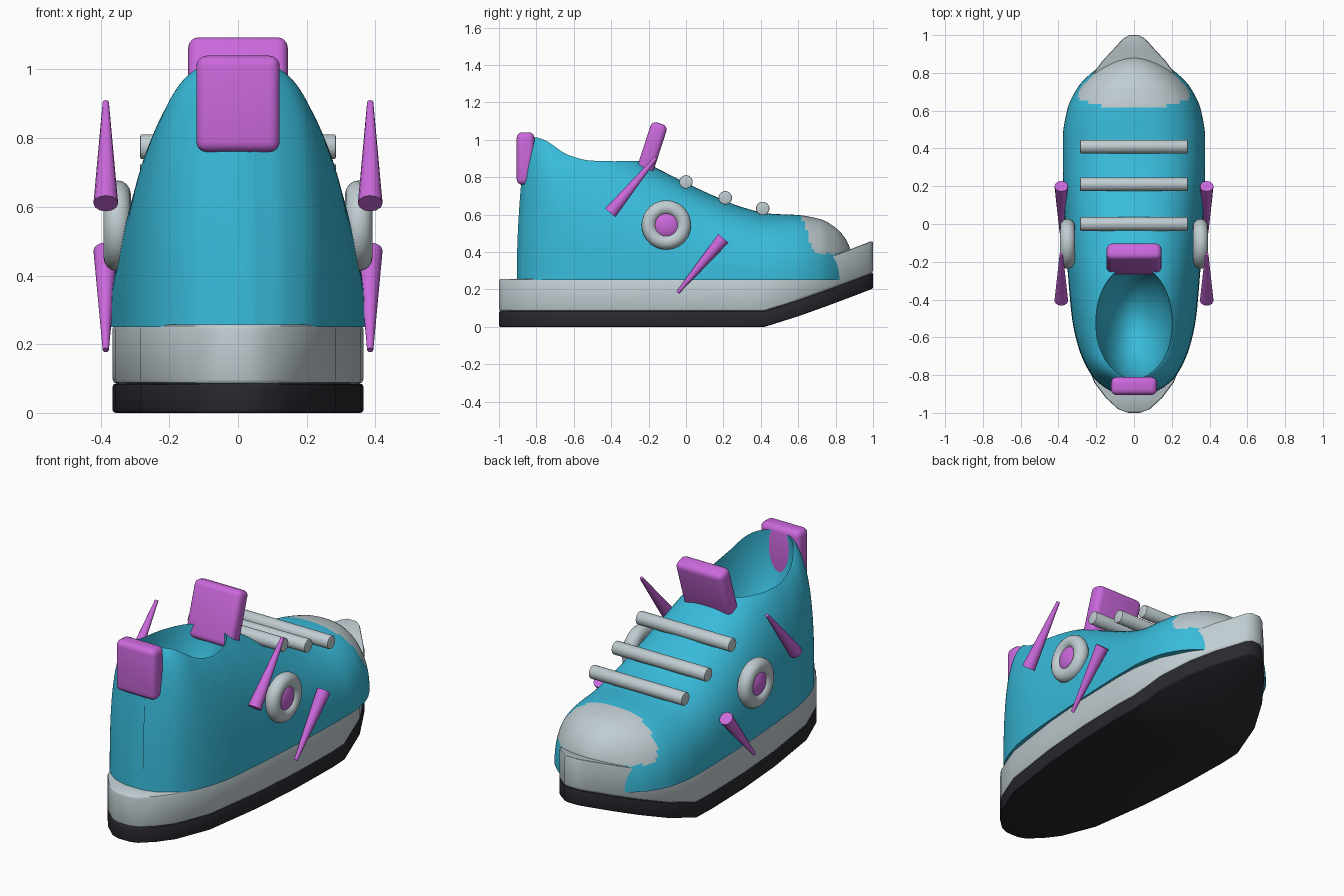
import bpy, bmesh, math
from mathutils import Vector

if "Cube" in bpy.data.objects:
    bpy.data.objects.remove(bpy.data.objects["Cube"])


def mat(name, rgb):
    m = bpy.data.materials.new(name)
    m.diffuse_color = (*rgb, 1)
    m.use_nodes = True
    m.node_tree.nodes["Principled BSDF"].inputs["Base Color"].default_value = m.diffuse_color
    return m


TEAL = mat("teal", (0.04, 0.50, 0.71))
PINK = mat("orchid", (0.60, 0.14, 0.72))
GREY = mat("pale_grey", (0.53, 0.61, 0.64))
DARK = mat("dark_rubber", (0.022, 0.021, 0.028))


def interp(table, y, k):
    """Monotone cubic interpolation of column k along column 0."""
    n = len(table)
    d = [(table[i + 1][k] - table[i][k]) / (table[i + 1][0] - table[i][0]) for i in range(n - 1)]

    def slope(i):
        if i == 0:
            return d[0]
        if i == n - 1:
            return d[-1]
        return 0 if d[i - 1] * d[i] <= 0 else 2 * d[i - 1] * d[i] / (d[i - 1] + d[i])
    i = 0
    while i < n - 2 and y > table[i + 1][0]:
        i += 1
    h = table[i + 1][0] - table[i][0]
    t = min(1, max(0, (y - table[i][0]) / h))
    return ((2*t**3 - 3*t*t + 1) * table[i][k] + (t**3 - 2*t*t + t) * h * slope(i)
            + (3*t*t - 2*t**3) * table[i + 1][k] + (t**3 - t*t) * h * slope(i + 1))


def activate(ob):
    bpy.ops.object.select_all(action='DESELECT')
    ob.select_set(True)
    bpy.context.view_layer.objects.active = ob


def finish(ob, name, material, bevel=0, segs=3, angle=40):
    ob.name = name
    if material:
        ob.data.materials.append(material)
    activate(ob)
    if bevel:
        b = ob.modifiers.new("bevel", 'BEVEL')
        b.width, b.segments, b.limit_method = bevel, segs, 'ANGLE'
        b.angle_limit = math.radians(50)
        bpy.ops.object.modifier_apply(modifier="bevel")
    bpy.ops.object.shade_smooth_by_angle(angle=math.radians(angle))
    return ob


def from_bmesh(bm):
    bmesh.ops.recalc_face_normals(bm, faces=bm.faces)
    me = bpy.data.meshes.new("part")
    bm.to_mesh(me)
    bm.free()
    ob = bpy.data.objects.new("part", me)
    bpy.context.collection.objects.link(ob)
    return ob


def skin(rings):
    """Closed skin over a row of equal rings."""
    bm = bmesh.new()
    vs = [[bm.verts.new(p) for p in r] for r in rings]
    n = len(vs[0])
    for a, b in zip(vs, vs[1:]):
        for j in range(n):
            bm.faces.new((a[j], a[(j + 1) % n], b[(j + 1) % n], b[j]))
    bm.faces.new(vs[0])
    bm.faces.new(vs[-1])
    return from_bmesh(bm)


def rod(p, q, r1, r2, sides):
    p, q = Vector(p), Vector(q)
    bpy.ops.mesh.primitive_cone_add(vertices=sides, radius1=r1, radius2=r2,
                                    depth=(q - p).length, location=(p + q) / 2,
                                    rotation=(q - p).to_track_quat('Z', 'Y').to_euler())
    return bpy.context.object


def block(loc, size, tilt=0):
    bpy.ops.mesh.primitive_cube_add(size=1, location=loc, rotation=(math.radians(tilt), 0, 0))
    ob = bpy.context.object
    ob.scale = size
    bpy.ops.object.transform_apply(location=False, rotation=False, scale=True)
    return ob


# Sole layers: shared outline (y, half width), toe springing upward
SOLE = [(-1, .03), (-.98, .085), (-.92, .15), (-.84, .21), (-.65, .285), (-.3, .335),
        (0, .358), (.3, .365), (.42, .36), (.6, .325), (.75, .25), (.86, .17),
        (.93, .105), (.98, .06), (1, .025)]


def sole(name, z0, z1, material, bevel):
    rings = []
    for y, w in SOLE:
        up = .205 * max(0, (y - .42) / .58) ** 1.1
        rings.append([(-w, y, z0 + up), (w, y, z0 + up), (w, y, z1 + up), (-w, y, z1 + up)])
    finish(skin(rings), name, material, bevel, 2)


sole("outsole", 0, .085, DARK, .008)
sole("midsole", .085, .257, GREY, .012)

# Upper: arched sections (y, half width, height, squareness)
UPPER = [(-.905, .05, .98, 3.5), (-.88, .13, 1.01, 3.5), (-.8, .225, 1.025, 3.5),
         (-.65, .295, 1.0, 2.9), (-.5, .328, .985, 2.5), (-.3, .347, .92, 2.4),
         (-.15, .358, .845, 2.4), (0, .366, .77, 2.4), (.15, .372, .70, 2.4),
         (.3, .377, .64, 2.4), (.45, .377, .605, 2.4), (.6, .355, .598, 2.4),
         (.72, .30, .575, 2.3), (.8, .225, .53, 2.2), (.85, .15, .475, 2.2),
         (.88, .075, .41, 2.2), (.89, .02, .35, 2.2)]
rings = []
NY, NA = 110, 56
for i in range(NY + 1):
    y = -.0075 - .8975 * math.cos(math.pi * i / NY)
    w, h, n = (interp(UPPER, y, k) for k in (1, 2, 3))
    ring = []
    for j in range(NA + 1):
        a = math.pi * j / NA
        c, s = math.cos(a), max(0, math.sin(a))
        x = math.copysign(abs(c) ** (2 / n), c) * w
        z = .25 + (h - .25) * (s ** (2 / n) if s > 1e-6 else 0)
        lean = .05 * ((z - .25) / .75) ** 2 * min(1, max(0, (-y - .6) / .3))
        ring.append((x, y + lean, z))
    rings.append(ring)
upper = skin(rings)
upper.data.materials.append(TEAL)
upper.data.materials.append(GREY)

# Toe cap: grey faces on the upper front of the toe
for p in upper.data.polygons:
    c = p.center
    edge = .61 + .6 * c.x ** 2
    if c.y > edge and c.z > .39 and (c.z > .45 or c.y > edge + .05 * ((.45 - c.z) / .06) ** 2):
        p.material_index = 1

# Foot opening
bpy.ops.mesh.primitive_uv_sphere_add(segments=64, ring_count=32, location=(0, -.52, .93))
cutter = bpy.context.object
cutter.scale = (.203, .305, .45)
cutter.hide_render = True
activate(upper)
b = upper.modifiers.new("opening", 'BOOLEAN')
b.operation, b.solver, b.object = 'DIFFERENCE', 'EXACT', cutter
bpy.ops.object.modifier_apply(modifier="opening")
bpy.data.objects.remove(cutter)
finish(upper, "upper", None)

# Lace bars
for i, (y, z) in enumerate([(0, .775), (.21, .69), (.41, .633)]):
    finish(rod((-.285, y, z), (.285, y, z), .036, .036, 24), f"lace_{i + 1}", GREY, .005, 2)

# Heel tab and tongue tab
finish(block((0, -.858, .9), (.243, .095, .28)), "heel_tab", PINK, .03, 4)
finish(block((0, -.185, .945), (.29, .09, .30), -18), "tongue_tab", PINK, .03, 4)

# Side medallions and spikes, mirrored
for s, side in ((1, "right"), (-1, "left")):
    bpy.ops.mesh.primitive_torus_add(major_radius=.092, minor_radius=.04, major_segments=48,
                                     minor_segments=16, location=(s * .352, -.105, .545),
                                     rotation=(0, math.pi / 2, 0))
    finish(bpy.context.object, f"medallion_ring_{side}", GREY)
    bpy.ops.mesh.primitive_uv_sphere_add(segments=32, ring_count=16, location=(s * .35, -.105, .545))
    bpy.context.object.scale = (.04, .078, .078)
    finish(bpy.context.object, f"medallion_stud_{side}", PINK)
    x = s * .385
    finish(rod((x, -.405, .61), (x, -.16, .905), .036, .009, 12), f"rear_spike_{side}", PINK)
    finish(rod((x, .2, .473), (x, -.045, .183), .036, .009, 12), f"front_spike_{side}", PINK)
